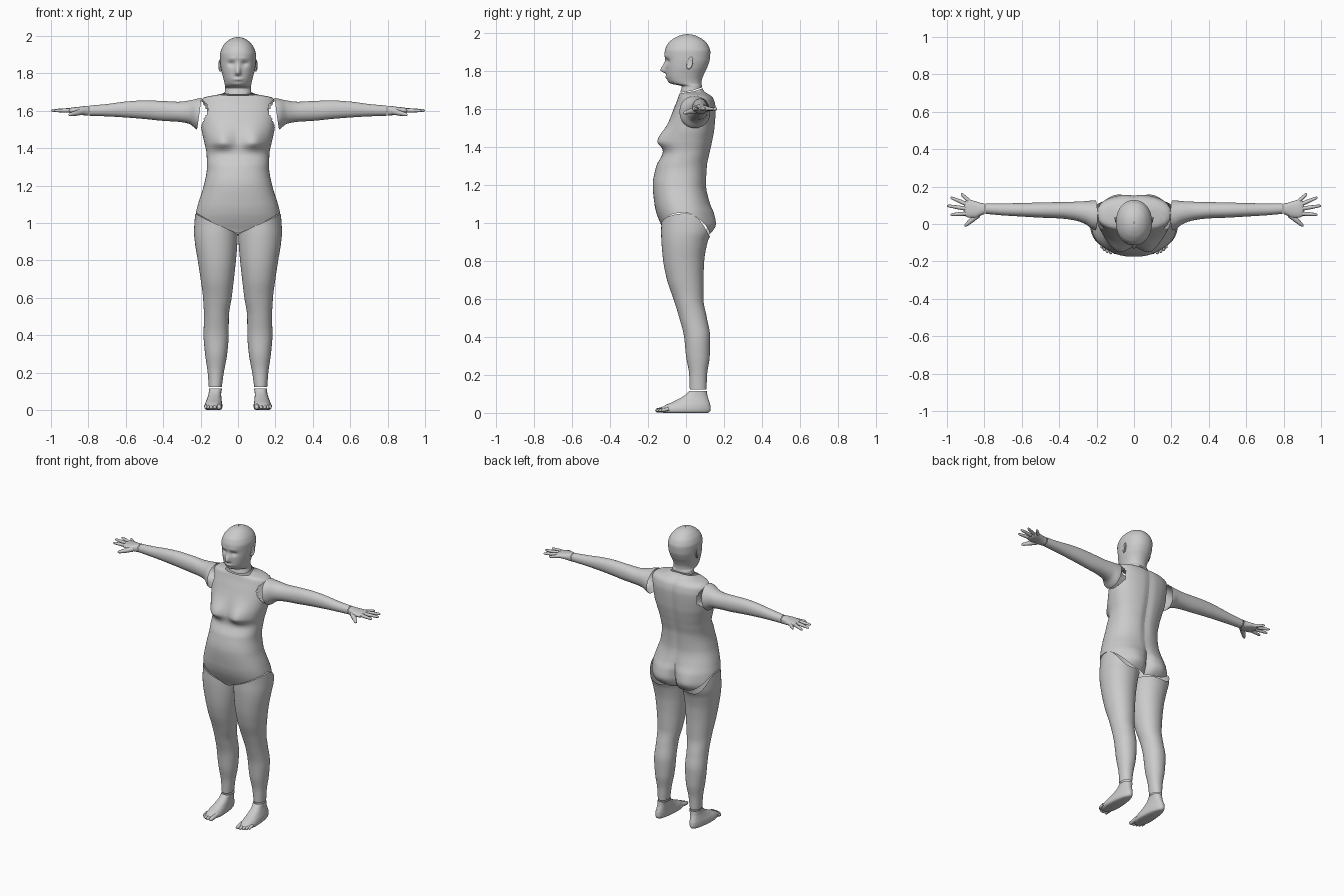
import bpy, bmesh, math
from mathutils import Vector


def interp(secs, t):
    """Smooth monotone interpolation of a section table at position t."""
    t = min(max(t, secs[0][0]), secs[-1][0])
    k = next(i for i in range(len(secs) - 1) if t <= secs[i + 1][0])
    h = secs[k + 1][0] - secs[k][0]
    u = (t - secs[k][0]) / h

    def secant(i, c):
        return (secs[i + 1][c] - secs[i][c]) / (secs[i + 1][0] - secs[i][0])

    def slope(i, c):
        if i == 0:
            return secant(0, c)
        if i == len(secs) - 1:
            return secant(i - 1, c)
        a, b = secant(i - 1, c), secant(i, c)
        return 2 * a * b / (a + b) if a * b > 0 else 0
    out = []
    for c in range(1, 5):
        p, q = secs[k][c], secs[k + 1][c]
        m, n = slope(k, c) * h, slope(k + 1, c) * h
        out.append((2*u**3 - 3*u**2 + 1)*p + (u**3 - 2*u**2 + u)*m
                   + (3*u**2 - 2*u**3)*q + (u**3 - u**2)*n)
    return out


def finish(name, bm, mirror):
    bmesh.ops.recalc_face_normals(bm, faces=bm.faces[:])
    for f in bm.faces:
        f.smooth = True
    me = bpy.data.meshes.new(name)
    bm.to_mesh(me)
    bm.free()
    ob = bpy.data.objects.new(name, me)
    bpy.context.collection.objects.link(ob)
    if mirror:
        mod = ob.modifiers.new("mirror", 'MIRROR')
        mod.use_mirror_merge = False
    return ob


def loft(name, secs, lo, hi, rows=50, cols=64, e=2.1, start=math.pi/2, along_x=False,
         warp=None, ease=False, cap=False, cut=None, mirror=False):
    """Skin through oval sections; lo/hi give the end position per angle (seam lines)."""
    bm = bmesh.new()
    grid = []
    for r in range(rows + 1):
        f = r / rows
        f = math.sin(f * math.pi / 2) if ease else f
        row = []
        for j in range(cols + 1):
            a = start + 2 * math.pi * j / cols
            c, s = math.cos(a), math.sin(a)
            t = lo(c, s) + (hi(c, s) - lo(c, s)) * f
            a0, a1, b0, b1 = interp(secs, t)
            p = (a0 + a1)/2 + (a1 - a0)/2 * math.copysign(abs(c)**(2/e), c)
            q = (b0 + b1)/2 + (b1 - b0)/2 * math.copysign(abs(s)**(2/e), s)
            v = Vector((t, p, q)) if along_x else Vector((p, q, t))
            if warp:
                warp(v, s)
            row.append(bm.verts.new(v))
        grid.append(row)
    for r0, r1 in zip(grid, grid[1:]):
        for j in range(cols):
            bm.faces.new((r0[j], r0[j+1], r1[j+1], r1[j]))
    if cap:
        bm.faces.new(grid[0][:-1])
    if cut:
        bmesh.ops.delete(bm, geom=[f for f in bm.faces if cut(f.calc_center_median())],
                         context='FACES')
    return finish(name, bm, mirror)


def digits(name, items):
    """Rounded tapering fingers or toes: (base, tip, base radius, tip radius)."""
    bm = bmesh.new()
    for p0, p1, r0, r1 in items:
        p0, p1 = Vector(p0), Vector(p1)
        d = p1 - p0
        side = d.cross(Vector((0, 0, 1))).normalized()
        up = side.cross(d).normalized()
        prev = None
        for f, k in ((0, 1), (.25, .97), (.45, 1.03), (.65, .95), (.85, .95), (.94, .75), (.99, .35), (1, .05)):
            rad = (r0 + (r1 - r0) * f) * k
            ring = [bm.verts.new(p0 + d*f + rad*(side*math.cos(a*math.pi/6) + up*math.sin(a*math.pi/6)))
                    for a in range(12)]
            if prev:
                for j in range(12):
                    bm.faces.new((prev[j], prev[j-1], ring[j-1], ring[j]))
            prev = ring
        bm.faces.new(prev)
    return finish(name, bm, True)


def bumper(bumps):
    """Sculpt soft bumps (x, z, x radius, z radius below, above, dy, side)."""
    def warp(v, s):
        dy = 0
        for x, z, rx, rl, ru, amt, side in bumps:
            if s * side > 0:
                rz = ru if v.z > z else rl
                dy += amt * math.exp(-((abs(v.x) - x)/rx)**2 - ((v.z - z)/rz)**2) * min(1, abs(s)*2)
        v.y += dy
    return warp


def sym(table):
    return [(z, -w, w, f, b) for z, w, f, b in table]


GAP = 0.004


def neck_line(c, s):
    return 1.692 + (.018 if s > 0 else .010) * s


# Torso with bust, buttocks and spine groove
torso = sym([(.92, .225, -.10, .10), (.96, .232, -.115, .125), (1.0, .231, -.135, .135),
             (1.05, .226, -.155, .135), (1.1, .214, -.166, .125), (1.2, .183, -.175, .108),
             (1.3, .166, -.156, .113), (1.37, .168, -.122, .127), (1.43, .18, -.115, .14),
             (1.5, .195, -.10, .152), (1.6, .204, -.065, .158), (1.65, .2, -.045, .148),
             (1.672, .18, -.038, .13), (1.684, .12, -.034, .11), (1.692, .08, -.031, .10),
             (1.712, .074, -.028, .088)])
loft("torso", torso,
     lambda c, s: (.94 + .11*abs(c) if s < 0 else .93 + .12*abs(c)**3) + GAP, neck_line,
     rows=90, cols=96, e=2.3,
     warp=bumper([(.085, 1.43, .062, .035, .07, -.045, -1), (.1, .99, .08, .06, .09, .03, 1),
                  (0, .98, .02, .08, .1, -.025, 1), (0, 1.35, .025, .25, .4, -.01, 1)]),
     cut=lambda p: abs(p.x) > .15 and ((p.y - .045)/.075)**2 + ((p.z - 1.585)/.075)**2 < 1)

# Head and neck
head = sym([(1.68, .076, -.032, .095), (1.7, .071, -.027, .087), (1.72, .069, -.022, .084),
            (1.733, .070, -.076, .082), (1.75, .073, -.094, .083), (1.78, .08, -.104, .093),
            (1.82, .09, -.107, .112), (1.86, .095, -.109, .125), (1.9, .096, -.112, .128),
            (1.935, .086, -.101, .117), (1.965, .065, -.074, .09), (1.982, .043, -.045, .06),
            (1.991, .021, -.018, .035), (1.994, .002, .006, .01)])
loft("head", head, lambda c, s: neck_line(c, s) + GAP, lambda c, s: 1.994,
     rows=110, cols=110, e=2.15, ease=True,
     warp=bumper([(0, 1.803, .014, .012, .034, -.028, -1), (.035, 1.852, .02, .016, .012, .012, -1),
                  (0, 1.768, .024, .009, .007, -.008, -1), (0, 1.741, .022, .008, .01, -.006, -1),
                  (.03, 1.88, .03, .01, .014, -.004, -1)]))

# Ears
bm = bmesh.new()
bmesh.ops.create_uvsphere(bm, u_segments=20, v_segments=12, radius=1)
for v in bm.verts:
    rim = 1 if v.co.x < 0 or v.co.y**2 + v.co.z**2 > .45 else .3
    x, y, z = v.co
    v.co = (.094 + .011*x*rim + .005*y, .02 + .017*y + .006*z, 1.842 + .033*z)
finish("ear", bm, True)

# Arms
arm = [(.18, -.04, .128, 1.492, 1.672), (.22, -.03, .126, 1.5, 1.664), (.26, .0, .122, 1.53, 1.655),
       (.32, .02, .119, 1.541, 1.648), (.4, .03, .117, 1.546, 1.652), (.5, .034, .115, 1.556, 1.655),
       (.6, .04, .112, 1.564, 1.649), (.7, .046, .11, 1.57, 1.636), (.8, .055, .109, 1.573, 1.627)]
loft("arm", arm, lambda c, s: .203 - .012*s + GAP, lambda c, s: .795,
     start=-math.pi/2, along_x=True, mirror=True)

# Hands
palm = [(.795, .055, .109, 1.573, 1.627), (.82, .045, .113, 1.575, 1.625), (.85, .033, .122, 1.58, 1.621),
        (.88, .034, .128, 1.584, 1.618), (.9, .04, .125, 1.588, 1.614), (.91, .06, .11, 1.597, 1.605)]
loft("palm", palm, lambda c, s: .795 + GAP, lambda c, s: .91,
     rows=16, cols=40, e=2.4, start=-math.pi/2, along_x=True, mirror=True)
digits("fingers", [((.87, .112, 1.6), (.925, .163, 1.6), .012, .008),
                   ((.89, .104, 1.602), (.982, .143, 1.6), .012, .008),
                   ((.895, .082, 1.603), (1.0, .098, 1.601), .012, .008),
                   ((.89, .056, 1.602), (.982, .05, 1.6), .012, .008),
                   ((.835, .05, 1.595), (.905, -.012, 1.578), .018, .009)])

# Legs
leg = [(.12, .087, .156, .02, .108), (.2, .076, .162, .017, .111), (.3, .058, .176, .0, .125),
       (.4, .05, .184, -.01, .127), (.5, .049, .182, -.035, .11), (.6, .034, .187, -.066, .092),
       (.7, .022, .2, -.1, .092), (.8, .011, .215, -.12, .096), (.9, .003, .231, -.129, .114),
       (.95, .001, .235, -.131, .134), (1.0, .001, .233, -.13, .142), (1.06, .001, .227, -.135, .145)]


def leg_top(c, s):
    if s < 0:
        return .995 + .055*c
    return .93 + .12*c**3 if c > 0 else .93 - .01*c


loft("leg", leg, lambda c, s: .12 + GAP, leg_top, rows=70, start=math.pi, mirror=True)

# Feet
foot = [(0, .095, .17, -.12, .115), (.006, .086, .18, -.136, .125), (.02, .083, .182, -.138, .13),
        (.04, .085, .178, -.11, .128), (.06, .088, .17, -.065, .122), (.09, .09, .16, -.01, .113),
        (.116, .087, .156, .018, .11)]


def narrow_heel(v, s):
    k = min(1, max(0, (v.y + .06)/.19)) * (1 - v.z/.116)
    v.x = .128 + (v.x - .13) * (1 - .3*k)


loft("foot", foot, lambda c, s: 0, lambda c, s: .116, rows=30, cols=56, e=2.4,
     warp=narrow_heel, cap=True, mirror=True)
digits("toes", [((x, -.09, .022), (x, tip, .012), r*1.2, r)
                for x, tip, r in ((.101, -.16, .0125), (.124, -.162, .0095), (.143, -.155, .009),
                                  (.159, -.144, .0085), (.172, -.13, .008))])
